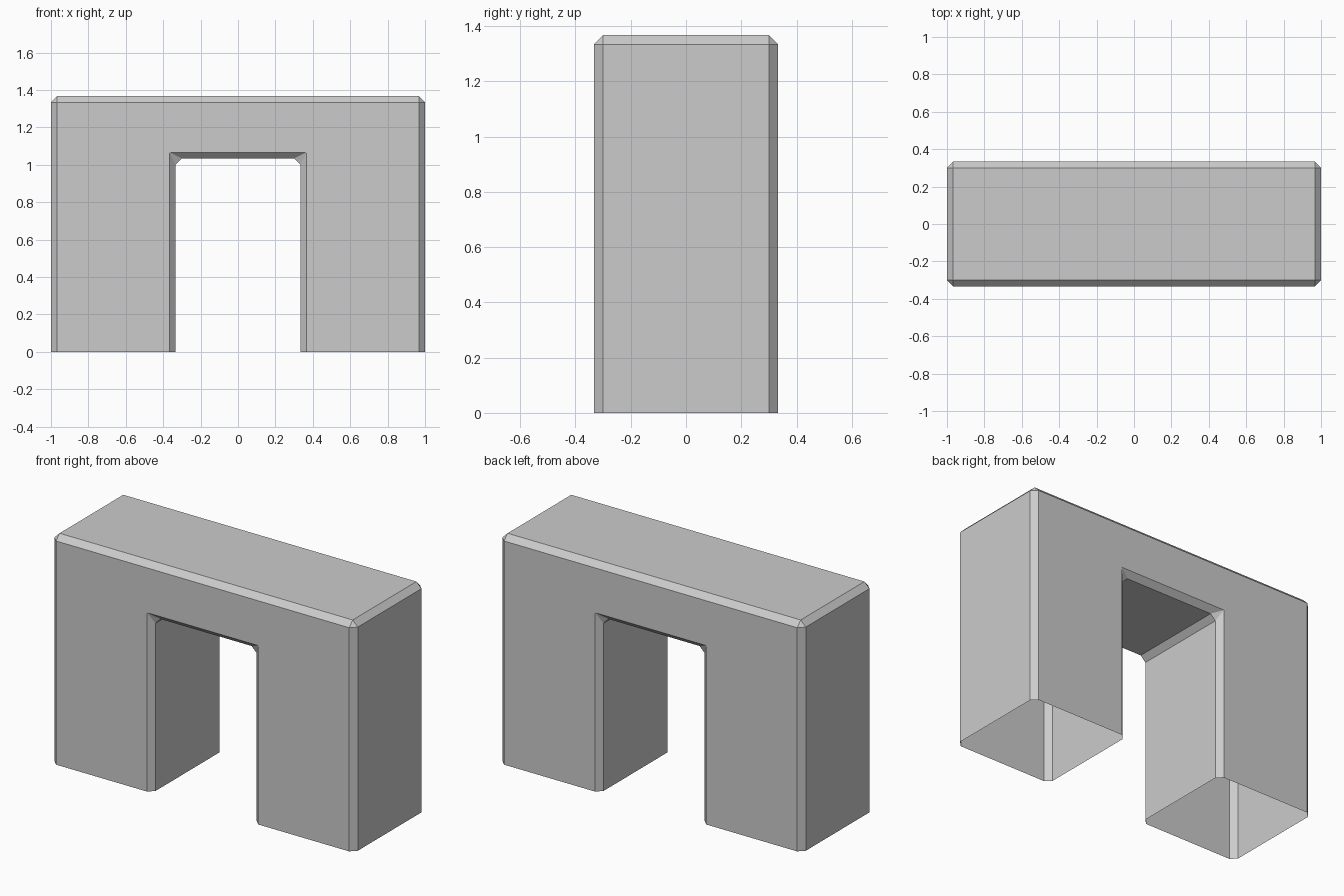
import bpy
import bmesh
from mathutils import Vector

if "Cube" in bpy.data.objects:
    bpy.data.objects.remove(bpy.data.objects["Cube"])

W, D, H = 1.0, 1 / 3, 41 / 30        # half width, half depth, height
OW, OH = 1 / 3, 31 / 30              # doorway half width and height
BEVEL = 1 / 30

# Arch outline in the front plane
half = [(OW, OH), (OW, 0), (W, 0), (W, H)]
outline = half + [(-x, z) for x, z in reversed(half)]

# Extrude the outline from front to back
bm = bmesh.new()
face = bm.faces.new([bm.verts.new((x, -D, z)) for x, z in outline])
ext = bmesh.ops.extrude_face_region(bm, geom=[face], use_keep_orig=True)
moved = [v for v in ext["geom"] if isinstance(v, bmesh.types.BMVert)]
bmesh.ops.translate(bm, verts=moved, vec=Vector((0, 2 * D, 0)))
bmesh.ops.recalc_face_normals(bm, faces=bm.faces[:])

# Chamfer every edge except those around the feet
edges = [e for e in bm.edges if max(v.co.z for v in e.verts) > 0.01]
bmesh.ops.bevel(bm, geom=edges, offset=BEVEL, offset_type='OFFSET',
                segments=1, profile=0.5, affect='EDGES')

# The feet are open underneath
feet = [f for f in bm.faces if all(v.co.z < 0.001 for v in f.verts)]
bmesh.ops.delete(bm, geom=feet, context='FACES')

mesh = bpy.data.meshes.new("arch_block")
bm.to_mesh(mesh)
bm.free()
bpy.context.collection.objects.link(bpy.data.objects.new("arch_block", mesh))
